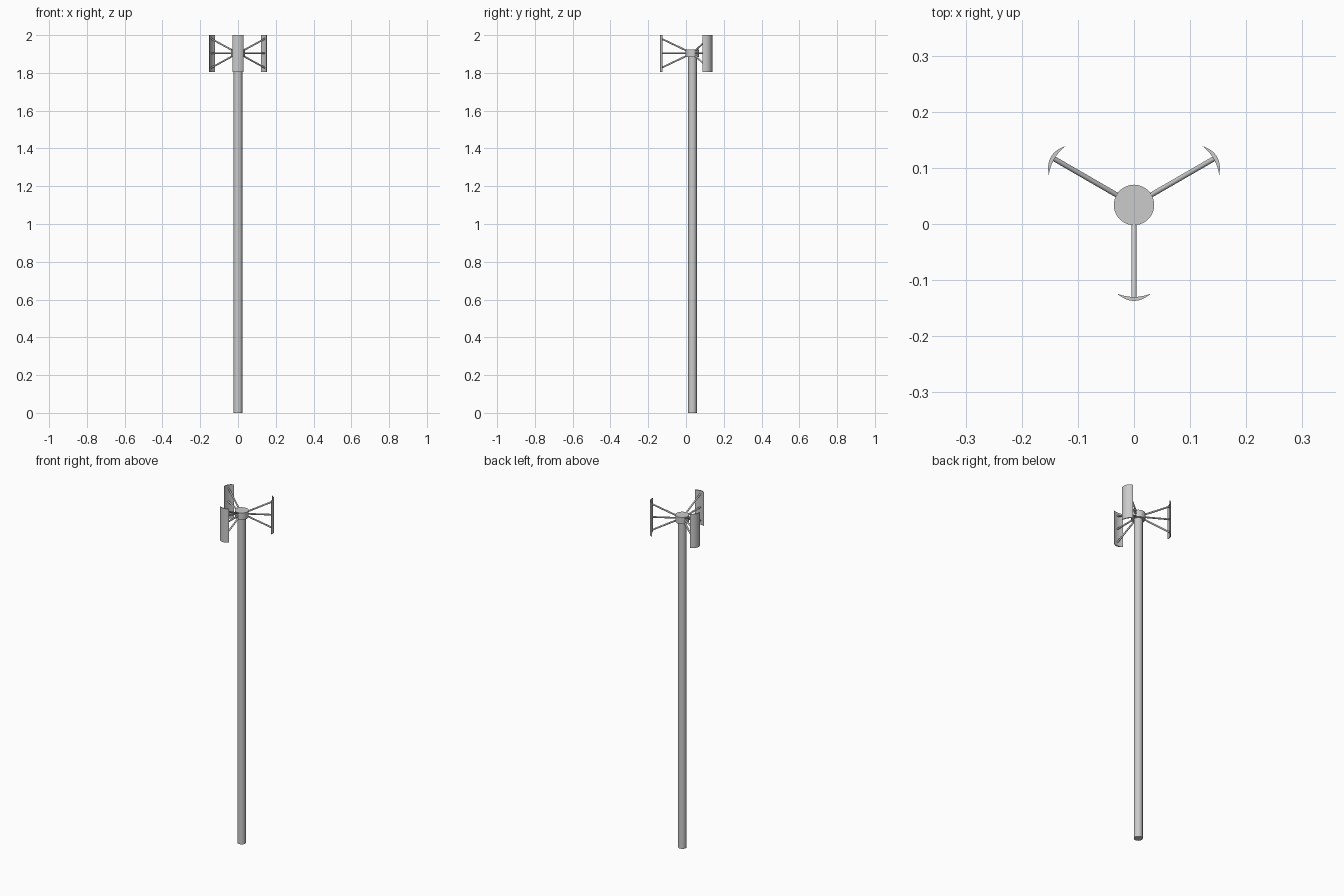
import bpy, bmesh, math
from mathutils import Vector

if "Cube" in bpy.data.objects:
    bpy.data.objects.remove(bpy.data.objects["Cube"])

CY = 0.034          # rotor axis lies behind the origin
HUB_Z = 1.904


def smooth(obj):
    bpy.ops.object.select_all(action='DESELECT')
    obj.select_set(True)
    bpy.context.view_layer.objects.active = obj
    bpy.ops.object.shade_smooth_by_angle(angle=math.radians(35))


def rod(name, a, b, radius, sides):
    a, b = Vector(a), Vector(b)
    d = b - a
    bpy.ops.mesh.primitive_cylinder_add(vertices=sides, radius=radius, depth=d.length,
                                        location=(a + b) / 2)
    obj = bpy.context.object
    obj.rotation_euler = d.to_track_quat('Z', 'Y').to_euler()
    obj.name = name
    smooth(obj)
    return obj


def blade(name, angle):
    # crescent section: outer arc one way, shallower inner arc back
    n, half, tip = 16, 0.03, 0.158
    ts = [-1 + 2 * i / n for i in range(n + 1)]
    outline = [(tip + 0.013 * (1 - t * t), half * t) for t in ts]
    outline += [(tip + 0.006 * (1 - t * t), half * t) for t in reversed(ts[1:-1])]
    bm = bmesh.new()
    face = bm.faces.new([bm.verts.new((r, s, 1.804)) for r, s in outline])
    ext = bmesh.ops.extrude_face_region(bm, geom=[face])
    top = [v for v in ext['geom'] if isinstance(v, bmesh.types.BMVert)]
    bmesh.ops.translate(bm, verts=top, vec=(0, 0, 0.196))
    bmesh.ops.recalc_face_normals(bm, faces=bm.faces)
    mesh = bpy.data.meshes.new(name)
    bm.to_mesh(mesh)
    bm.free()
    obj = bpy.data.objects.new(name, mesh)
    bpy.context.collection.objects.link(obj)
    obj.location.y = CY
    obj.rotation_euler.z = angle
    smooth(obj)


# Mast and hub
rod("mast", (0, CY, 0), (0, CY, 1.89), 0.023, 48)
rod("hub", (0, CY, 1.885), (0, CY, 1.924), 0.036, 48)

# Three blades, each held by three fanned struts
for i, deg in enumerate((-90, 30, 150)):
    ang = math.radians(deg)
    blade(f"blade_{i + 1}", ang)
    c, s = math.cos(ang), math.sin(ang)
    for label, k in (("lower", -1), ("middle", 0), ("upper", 1)):
        r0, r1 = 0.025, 0.166
        rod(f"{label}_strut_{i + 1}",
            (r0 * c, CY + r0 * s, HUB_Z + 0.011 * k),
            (r1 * c, CY + r1 * s, HUB_Z + 0.078 * k), 0.0045, 16)
